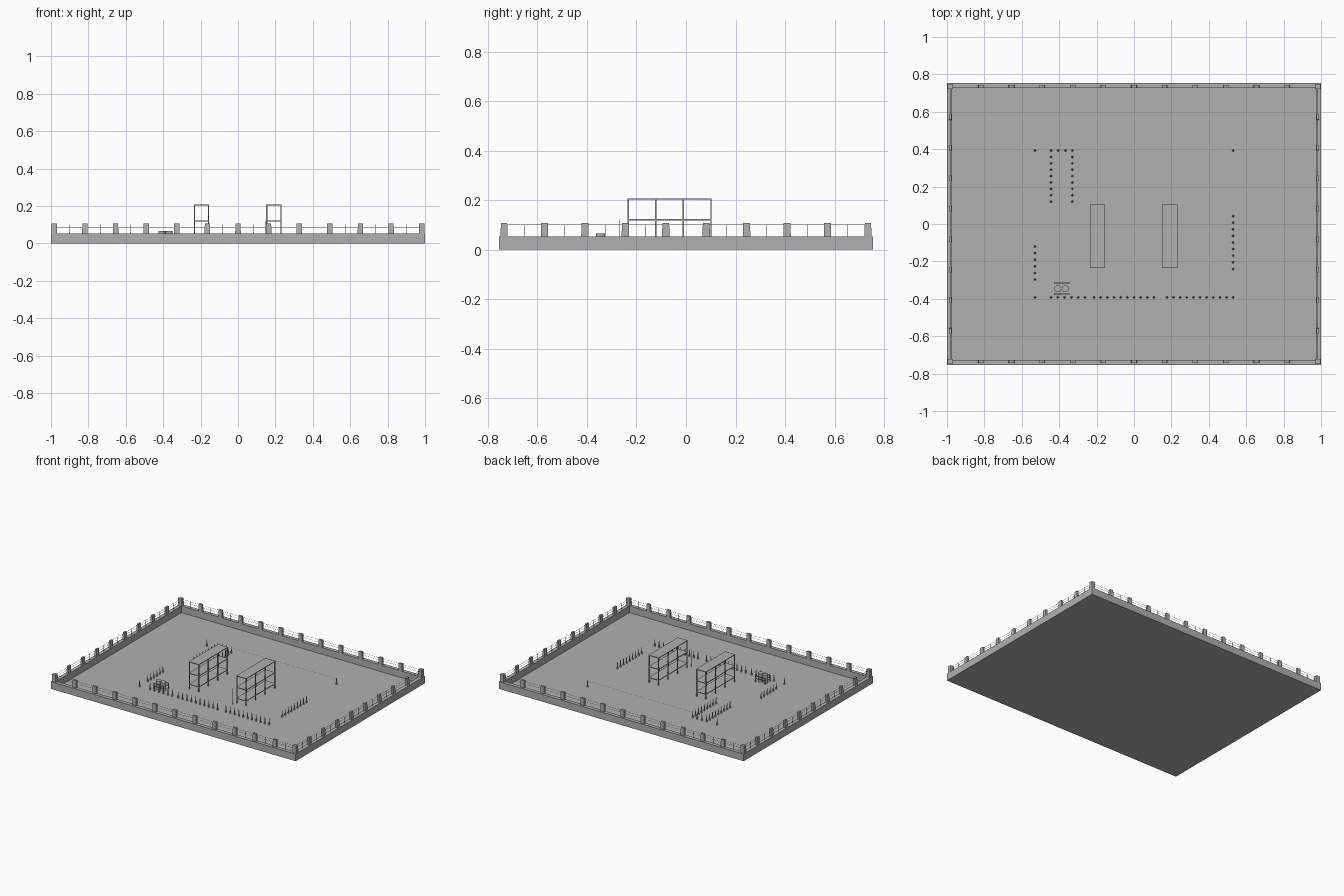
import bpy, bmesh
from mathutils import Matrix, Vector

if "Cube" in bpy.data.objects:
    bpy.data.objects.remove(bpy.data.objects["Cube"])

grey = bpy.data.materials.new("mid_grey")
grey.diffuse_color = (0.435, 0.435, 0.435, 1)
grey.use_nodes = True
grey.node_tree.nodes["Principled BSDF"].inputs["Base Color"].default_value = grey.diffuse_color


def finish(name, bm):
    me = bpy.data.meshes.new(name)
    bm.to_mesh(me)
    bm.free()
    me.materials.append(grey)
    ob = bpy.data.objects.new(name, me)
    bpy.context.collection.objects.link(ob)
    return ob


def box(bm, x0, x1, y0, y1, z0, z1):
    m = (Matrix.Translation(((x0 + x1) / 2, (y0 + y1) / 2, (z0 + z1) / 2))
         @ Matrix.Diagonal((x1 - x0, y1 - y0, z1 - z0, 1)))
    return bmesh.ops.create_cube(bm, size=1, matrix=m)["verts"]


def cone(bm, x, y, z0, z1, r0, r1, n=8):
    bmesh.ops.create_cone(bm, cap_ends=True, segments=n, radius1=r0, radius2=r1,
                          depth=z1 - z0, matrix=Matrix.Translation((x, y, (z0 + z1) / 2)))


def row(a, b, n):
    a, b = Vector(a), Vector(b)
    return [a.lerp(b, i / (n - 1)) for i in range(n)]


# floor slab
bm = bmesh.new()
box(bm, -0.98, 0.98, -0.73, 0.73, 0, 0.004)
finish("floor", bm)

# perimeter wall
T, H = 0.027, 0.053
bm = bmesh.new()
for s in (-1, 1):
    y = s * (0.755 - T / 2)
    box(bm, -1, 1, y - T / 2, y + T / 2, 0, H)
    x = s * (1 - T / 2)
    box(bm, x - T / 2, x + T / 2, -0.755 + T, 0.755 - T, 0, H)
finish("perimeter_wall", bm)

# wall posts, thin uprights between them, and two rails all around
posts, uprights, rails = bmesh.new(), bmesh.new(), bmesh.new()
X, Y = 0.982, 0.735


def post(x, y, hx, hy):
    vs = box(posts, x - hx, x + hx, y - hy, y + hy, H, 0.107)
    for v in vs:  # slightly tapered head
        if v.co.z > 0.1:
            v.co.x = x + (v.co.x - x) * 0.92
            v.co.y = y + (v.co.y - y) * 0.92


for s in (-1, 1):
    for p in row((-X, s * Y), (X, s * Y), 13):
        corner = abs(p.x) > X - 0.01
        post(p.x, p.y, 0.015, 0.014 if corner else 0.008)
        if p.x < X - 0.01:
            cone(uprights, p.x + X / 12, p.y, H, 0.101, 0.001, 0.001, 6)
    pts = row((s * X, -Y), (s * X, Y), 10)
    for i, p in enumerate(pts):
        if 0 < i < 9:
            post(p.x, p.y, 0.008, 0.015)
        if i < 9:
            cone(uprights, p.x, p.y + Y / 9, H, 0.101, 0.001, 0.001, 6)
    for z in (0.083, 0.1):
        r = 0.0005
        box(rails, -X, X, s * Y - r, s * Y + r, z - r, z + r)
        box(rails, s * X - r, s * X + r, -Y, Y, z - r, z + r)
finish("wall_posts", posts)
finish("fence_uprights", uprights)
finish("fence_rails", rails)

# shelf racks with four frames and three levels
for name, x0 in (("left_rack", -0.236), ("right_rack", 0.151)):
    bm = bmesh.new()
    x1, y0, y1, t = x0 + 0.081, -0.236, 0.104, 0.006
    for y in (y0, y0 + 0.111, y0 + 0.222, y1 - t):
        for x in (x0, x1 - t):
            box(bm, x, x + t, y, y + t, 0.004, 0.207)
    for z in (0.037, 0.118, 0.202):
        box(bm, x0, x1, y0, y1, z, z + 0.005)
    finish(name, bm)

# lines of spiked marker poles standing on the floor
bm = bmesh.new()
spots = [Vector((-0.53, 0.393)), Vector((0.53, 0.393)), Vector((-0.53, -0.392)),
         Vector((-0.405, 0.393)), Vector((-0.366, 0.393))]
for a, b, n in (((-0.444, 0.393), (-0.444, 0.12), 9), ((-0.33, 0.393), (-0.33, 0.12), 9),
                ((-0.53, -0.12), (-0.53, -0.297), 6), ((0.53, 0.043), (0.53, -0.24), 9),
                ((-0.444, -0.392), (-0.262, -0.392), 6), ((-0.214, -0.392), (0.107, -0.392), 10),
                ((0.176, -0.392), (0.53, -0.392), 11)):
    spots += row(a, b, n)
for p in spots:
    cone(bm, p.x, p.y, 0.004, 0.016, 0.006, 0.004)
    cone(bm, p.x, p.y, 0.016, 0.053, 0.004, 0.0015)
finish("marker_poles", bm)

# thin line strung along the back of the plot
bm = bmesh.new()
box(bm, -0.33, 0.53, 0.3927, 0.3933, 0.044, 0.0446)
finish("string_line", bm)

# thin tall pole beside the right rack
bm = bmesh.new()
cone(bm, 0.145, -0.268, 0.004, 0.122, 0.001, 0.001, 6)
finish("tall_pole", bm)

# small bench frame holding two barrels
bm = bmesh.new()
for x in (-0.427, -0.352):
    for y in (-0.375, -0.317):
        box(bm, x, x + 0.005, y, y + 0.005, 0.004, 0.05)
for y in (-0.377, -0.317):
    box(bm, -0.429, -0.346, y, y + 0.006, 0.028, 0.032)
    box(bm, -0.429, -0.346, y, y + 0.006, 0.046, 0.05)
finish("barrel_frame", bm)
bm = bmesh.new()
for x in (-0.407, -0.368):
    cone(bm, x, -0.3455, 0.004, 0.065, 0.019, 0.019, 16)
finish("barrels", bm)
